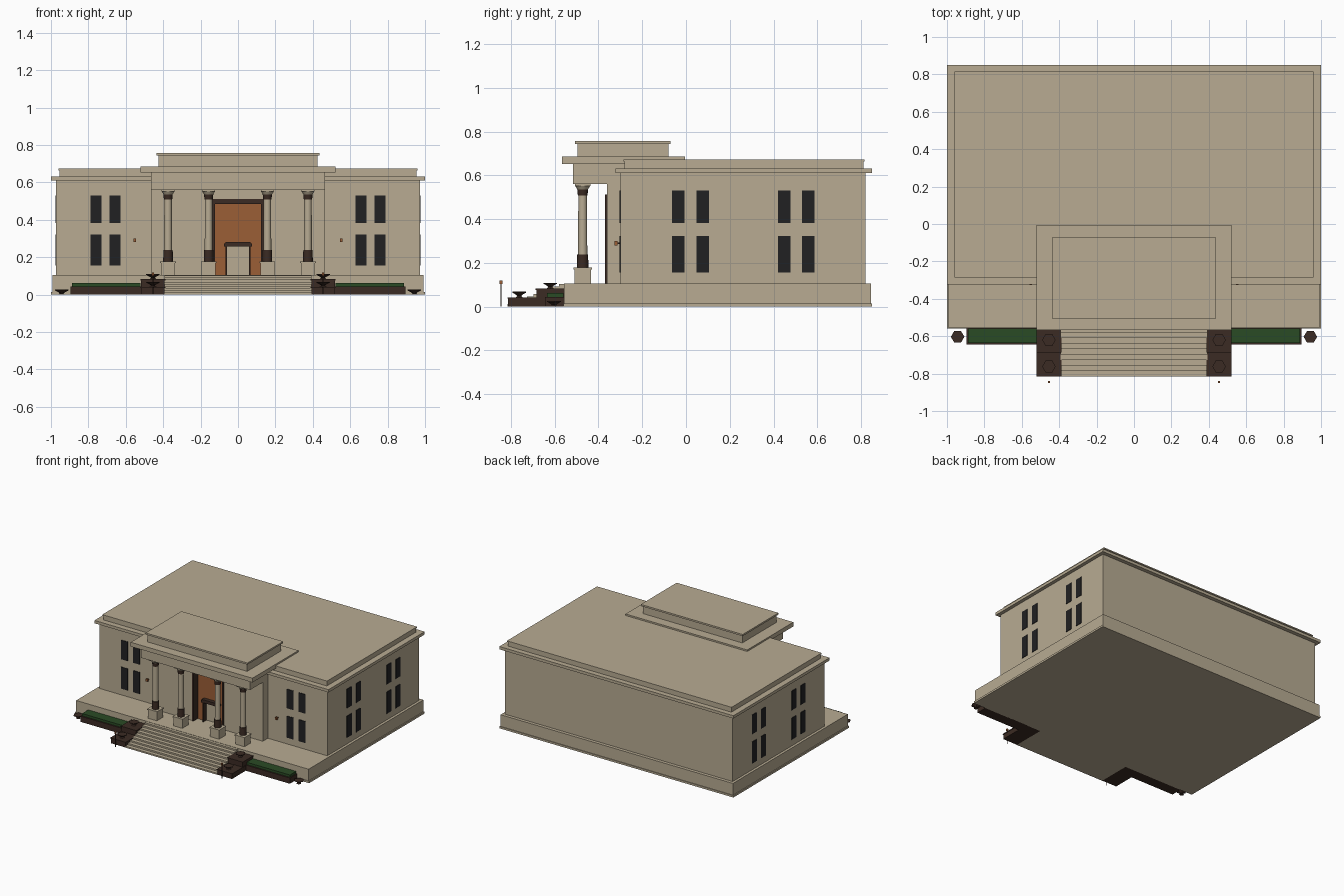
import bpy, bmesh, math

if "Cube" in bpy.data.objects:
    bpy.data.objects.remove(bpy.data.objects["Cube"])


def mat(name, c):
    m = bpy.data.materials.new(name)
    m.diffuse_color = (*c, 1)
    m.use_nodes = True
    m.node_tree.nodes["Principled BSDF"].inputs["Base Color"].default_value = m.diffuse_color
    return m


STONE = mat("sandstone", (0.48, 0.41, 0.29))
BROWN = mat("dark_brown_stone", (0.044, 0.024, 0.017))
BRONZE = mat("bronze_door", (0.33, 0.112, 0.037))
GREEN = mat("hedge_green", (0.023, 0.069, 0.018))
GLASS = mat("dark_glass", (0.015, 0.015, 0.016))


def finish(name, bm, m):
    bmesh.ops.recalc_face_normals(bm, faces=bm.faces)
    me = bpy.data.meshes.new(name)
    bm.to_mesh(me)
    bm.free()
    me.materials.append(m)
    ob = bpy.data.objects.new(name, me)
    bpy.context.collection.objects.link(ob)
    return ob


def box(name, x0, x1, y0, y1, z0, z1, m=STONE):
    bm = bmesh.new()
    bmesh.ops.create_cube(bm, size=1)
    for v in bm.verts:
        v.co = (x1 if v.co.x > 0 else x0, y1 if v.co.y > 0 else y0, z1 if v.co.z > 0 else z0)
    return finish(name, bm, m)


def pair(name, x0, x1, *rest):
    """Box and its mirror image across x = 0."""
    box(name + "_right", x0, x1, *rest)
    box(name + "_left", -x1, -x0, *rest)


def turned(name, x, y, profile, m=STONE, n=16, smooth=False):
    """Closed lathe shape from (radius, z) points."""
    bm = bmesh.new()
    rings = [[bm.verts.new((x + r * math.cos(2 * math.pi * i / n),
                            y + r * math.sin(2 * math.pi * i / n), z)) for i in range(n)]
             for r, z in profile]
    for a, b in zip(rings, rings[1:]):
        for i in range(n):
            f = bm.faces.new((a[i], a[(i + 1) % n], b[(i + 1) % n], b[i]))
            f.smooth = smooth
    bm.faces.new(rings[0])
    bm.faces.new(rings[-1])
    return finish(name, bm, m)


# Plinth, main block, cornice and roof
box("plinth_foot", -1, 1, -0.56, 0.85, 0, 0.015)
box("plinth", -0.993, 0.993, -0.557, 0.845, 0.015, 0.105)
box("main_block", -0.973, 0.973, -0.30, 0.82, 0.105, 0.61)
box("main_cornice", -1, 1, -0.323, 0.85, 0.61, 0.632)
box("parapet", -0.955, 0.955, -0.28, 0.81, 0.632, 0.664)
box("parapet_cap", -0.96, 0.96, -0.285, 0.815, 0.664, 0.673)

# Entrance wall around the door recess
pair("entrance_wall", 0.125, 0.465, -0.362, -0.295, 0.105, 0.565)
box("entrance_wall_top", -0.125, 0.125, -0.362, -0.295, 0.51, 0.565)

# Portico roof
box("entablature", -0.465, 0.465, -0.517, -0.05, 0.56, 0.652)
box("portico_cornice", -0.52, 0.52, -0.567, -0.005, 0.652, 0.685)
box("attic_block", -0.425, 0.425, -0.495, -0.08, 0.685, 0.744)
box("attic_cap", -0.435, 0.435, -0.507, -0.07, 0.744, 0.757)

# Door: dark frame, bronze panels around a small inner portal
pair("door_frame", 0.123, 0.135, -0.369, -0.30, 0.105, 0.51, BROWN)
box("door_frame_head", -0.135, 0.135, -0.369, -0.30, 0.485, 0.512, BROWN)
pair("door_panel", 0.06, 0.124, -0.315, -0.30, 0.105, 0.486, BRONZE)
box("door_panel_top", -0.06, 0.06, -0.315, -0.30, 0.26, 0.486, BRONZE)
pair("portal_jamb", 0.058, 0.066, -0.34, -0.30, 0.105, 0.258, BROWN)
box("portal_lintel", -0.075, 0.075, -0.345, -0.30, 0.256, 0.272, BROWN)
box("portal_lintel_cap", -0.068, 0.068, -0.345, -0.30, 0.272, 0.28, BROWN)

# Columns on pedestals
for i, x in enumerate((-0.374, -0.157, 0.157, 0.374)):
    y = -0.472
    box(f"pedestal_{i}", x - 0.038, x + 0.038, y - 0.038, y + 0.038, 0.105, 0.17)
    box(f"pedestal_cap_{i}", x - 0.042, x + 0.042, y - 0.042, y + 0.042, 0.17, 0.178)
    turned(f"column_base_{i}", x, y, [(0.026, 0.178), (0.025, 0.238)], BROWN, 16, True)
    turned(f"column_shaft_{i}", x, y, [(0.021, 0.238), (0.02, 0.51)], STONE, 16, True)
    turned(f"column_neck_{i}", x, y, [(0.022, 0.508), (0.025, 0.535)], BROWN, 16, True)
    turned(f"column_capital_{i}", x, y, [(0.024, 0.535), (0.034, 0.551)], STONE, 16, True)
    box(f"column_abacus_{i}", x - 0.035, x + 0.035, y - 0.035, y + 0.035, 0.55, 0.56)

# Windows on the front wings and both sides
for z0, z1 in ((0.155, 0.322), (0.382, 0.53)):
    for x in (0.657, 0.76):
        pair("front_window", x - 0.029, x + 0.029, -0.304, -0.298, z0, z1, GLASS)
    for y in (-0.035, 0.076, 0.449, 0.559):
        pair("side_window", 0.970, 0.977, y - 0.028, y + 0.028, z0, z1, GLASS)

# Steps as one extruded stair profile
n, y0, y1, h = 9, -0.815, -0.55, 0.103
bm = bmesh.new()
pts = [(y1, 0), (y0, 0)]
for i in range(n):
    y = y0 + (y1 - y0) * i / n
    pts += [(y, h * i / n)] * (i > 0) + [(y, h * (i + 1) / n)]
pts.append((y1, h))
face = bm.faces.new([bm.verts.new((-0.392, y, z)) for y, z in pts])
ext = bmesh.ops.extrude_face_region(bm, geom=[face], use_keep_orig=True)
bmesh.ops.translate(bm, vec=(0.784, 0, 0),
                    verts=[v for v in ext["geom"] if isinstance(v, bmesh.types.BMVert)])
finish("front_steps", bm, STONE)

# Cheek blocks beside the steps, planters and hedges
pair("lower_cheek", 0.392, 0.518, -0.813, -0.557, 0, 0.036, BROWN)
pair("lower_cheek_cap", 0.388, 0.521, -0.816, -0.557, 0.036, 0.042, BROWN)
pair("upper_cheek", 0.392, 0.518, -0.684, -0.557, 0.036, 0.076, BROWN)
pair("upper_cheek_cap", 0.388, 0.521, -0.687, -0.557, 0.076, 0.083, BROWN)
pair("planter", 0.515, 0.895, -0.645, -0.557, 0, 0.044, BROWN)
pair("hedge", 0.52, 0.888, -0.635, -0.56, 0.04, 0.062, GREEN)

# Urns, wall lanterns and lamp posts
for s, side in ((1, "right"), (-1, "left")):
    for nm, x, y, z in (("lower_urn", 0.455, -0.762, 0.042), ("upper_urn", 0.455, -0.62, 0.083),
                        ("ground_urn", 0.943, -0.603, 0)):
        turned(f"{nm}_{side}", s * x, y,
               [(0.018, z), (0.01, z + 0.007), (0.02, z + 0.014), (0.036, z + 0.022), (0.036, z + 0.026)],
               BROWN, 6)
    box(f"wall_lantern_{side}", s * 0.553 - 0.007, s * 0.553 + 0.007, -0.327, -0.313, 0.28, 0.299, BRONZE)
    box(f"lantern_bracket_{side}", s * 0.553 - 0.003, s * 0.553 + 0.003, -0.314, -0.299, 0.286, 0.292, BROWN)
    turned(f"lamp_post_{side}", s * 0.455, -0.845, [(0.003, 0), (0.003, 0.104)], BROWN, 6)
    box(f"lamp_head_{side}", s * 0.455 - 0.006, s * 0.455 + 0.006, -0.851, -0.839, 0.103, 0.119, BRONZE)
